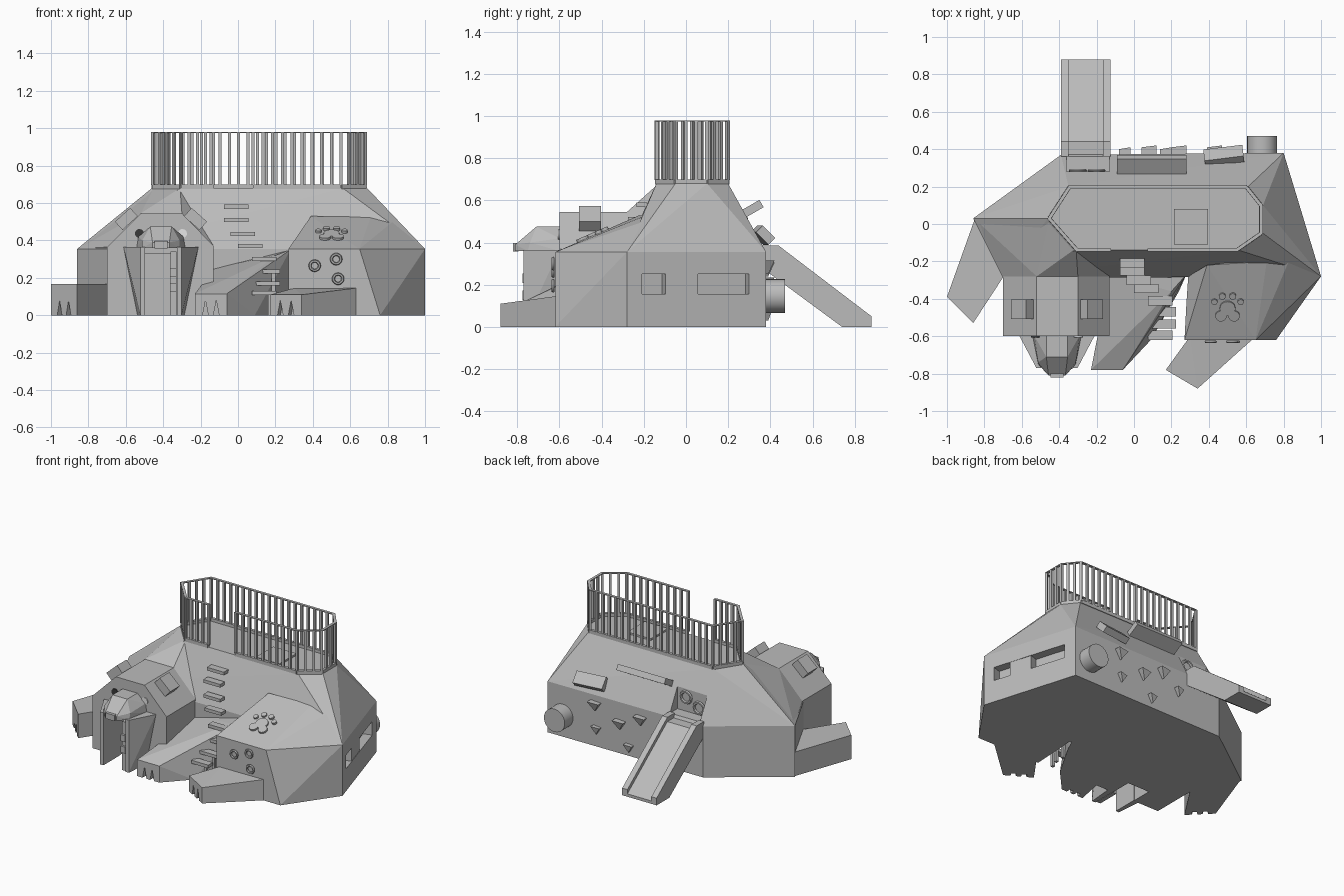
import bpy, bmesh, math
from mathutils import Vector, Matrix

cube = bpy.data.objects.get("Cube")
if cube:
    bpy.data.objects.remove(cube, do_unlink=True)


def material(name, value):
    m = bpy.data.materials.new(name)
    m.use_nodes = True
    m.diffuse_color = (value, value, value, 1)
    m.node_tree.nodes["Principled BSDF"].inputs["Base Color"].default_value = m.diffuse_color
    return m


GREY = material("plain_grey", 0.5)
WHITE = material("eye_white", 0.95)
DARK = material("eye_dark", 0.04)


def finish(bm, name, mat=GREY):
    bmesh.ops.recalc_face_normals(bm, faces=bm.faces)
    me = bpy.data.meshes.new(name)
    bm.to_mesh(me)
    bm.free()
    me.materials.append(mat)
    ob = bpy.data.objects.new(name, me)
    bpy.context.collection.objects.link(ob)
    return ob


def hull(name, pts):
    """Faceted convex solid around a few points."""
    bm = bmesh.new()
    for p in pts:
        bm.verts.new(p)
    res = bmesh.ops.convex_hull(bm, input=bm.verts)
    loose = {g for g in res["geom_interior"] + res["geom_unused"] if isinstance(g, bmesh.types.BMVert)}
    bmesh.ops.delete(bm, geom=list(loose), context="VERTS")
    bmesh.ops.dissolve_limit(bm, angle_limit=0.01, verts=bm.verts, edges=bm.edges)
    return finish(bm, name)


def box(name, loc, size, rot=(0, 0, 0)):
    bm = bmesh.new()
    bmesh.ops.create_cube(bm, size=1, matrix=Matrix.Diagonal((*size, 1)))
    ob = finish(bm, name)
    ob.location, ob.rotation_euler = loc, rot
    return ob


def disc(name, loc, r, depth, tilt=math.pi / 2, sides=24, mat=GREY):
    bm = bmesh.new()
    bmesh.ops.create_cone(bm, cap_ends=True, segments=sides, radius1=r, radius2=r, depth=depth)
    ob = finish(bm, name, mat)
    ob.location, ob.rotation_euler = loc, (tilt, 0, 0)
    return ob


def ring(name, loc, r, tube):
    bpy.ops.mesh.primitive_torus_add(location=loc, rotation=(math.pi / 2, 0, 0), major_radius=r,
                                     minor_radius=tube, major_segments=20, minor_segments=6)
    ob = bpy.context.object
    ob.name = name
    ob.data.materials.append(GREY)


def cut(target, cutter):
    mod = target.modifiers.new("cut", "BOOLEAN")
    mod.operation, mod.solver, mod.object = "DIFFERENCE", "EXACT", cutter
    cutter.hide_render = True
    cutter.hide_viewport = True
    cutter.display_type = "WIRE"


def column(points, *heights):
    return [(x, y, z) for x, y in points for z in heights]


# Main body with the octagonal deck
deck = [(-.46, .03), (-.35, .2), (.61, .2), (.69, .1), (.69, -.05), (.56, -.14), (-.31, -.14)]
base = [(.8, .38), (-.39, .37), (-.86, .03), (-.7, -.29), (1, -.28)]
body = hull("body", column(base, 0, .355) + column(deck, .68))
cut(body, box("slide_recess_cutter", (-.245, .38, .5), (.23, .2, .25)))
wall_angle = math.atan2(.66, -.2)
cut(body, box("window_cutter", (.9, .045, .203), (.53, .12, .095), (0, 0, wall_angle)))
box("window_panel", (.885, -.03, .203), (.16, .07, .095), (0, 0, wall_angle))
box("deck_hatch", (.305, -.015, .685), (.18, .19, .015))

# Railing around the deck, open above the climbing steps
for i, a in enumerate(deck):
    a, b = Vector(a) * .985, Vector(deck[(i + 1) % len(deck)]) * .985
    front = abs(a.y - b.y) < .01 and a.y < 0
    spans = [(a, Vector((.08, a.y))), (Vector((-.13, a.y)), b)] if front else [(a, b)]
    for p, q in spans:
        d, ang = q - p, math.atan2((q - p).y, (q - p).x)
        mid = (p + q) / 2
        box("rail_base", (mid.x, mid.y, .688), (d.length, .02, .024), (0, 0, ang))
        box("rail_top", (mid.x, mid.y, .977), (d.length, .018, .006), (0, 0, ang))
        n = max(2, round(d.length / .05))
        for k in range(n + (1 if front else 0)):
            s = p + d * (k / n)
            box("rail_post", (s.x, s.y, .838), (.016, .016, .283), (0, 0, ang))

# Head, neck and ears
profile = [(-.7, 0), (-.7, .365), (-.52, .545), (-.3, .545), (-.13, .37), (-.13, 0)]
head = hull("head", [(x, y, z) for x, z in profile for y in (-.6, -.26)])
hull("neck", [(x, -.28, z) for x, z in profile] + column([(-.45, .03), (-.31, -.13)], .68)
     + column([(-.855, .03)], .1, .355))
cut(head, box("doorway_cutter", (-.415, -.55, .12), (.17, .2, .42)))
for side in (-1, 1):
    box("ear", (-.412 + side * .185, -.455, .515), (.11, .105, .06), (0, side * math.radians(42), 0))
    disc("eye", (-.412 + side * .115, -.602, .437), .024, .008, mat=WHITE if side > 0 else DARK)

# Snout over the doorway, with flared jaw walls
snout = []
for s in (-1, 1):
    snout += [(-.412 + s * w, y, z) for w, y, z in (
        (.057, -.6, .475), (.057, -.71, .475), (.12, -.6, .42), (.13, -.6, .36),
        (.1, -.75, .36), (.1, -.74, .4), (.045, -.81, .36), (.045, -.81, .39))]
    hull("jaw_wall", [(-.412 + s * w, y, z) for w, y, z in (
        (.2, -.6, .365), (.125, -.6, 0), (.11, -.77, .365), (.11, -.77, 0),
        (.085, -.59, .365), (.085, -.59, 0), (.085, -.77, .365), (.085, -.77, 0))])
hull("snout", snout)
box("nose", (-.412, -.808, .378), (.07, .025, .04))
box("door_panel", (-.345, -.68, .17), (.03, .16, .34))
for z in (.15, .23):
    box("door_hold", (-.345, -.765, z), (.035, .02, .045))

# Right hind leg block
hull("hind_leg", column([(.27, -.62), (1, -.28), (.29, -.28)], 0, .355)
     + [(.65, -.62, .355), (.76, -.62, 0), (.28, -.43, .355)]
     + [(.39, -.22, .53), (.71, -.2, .525), (.84, -.17, .51)])
for x, z in ((.41, .265), (.525, .3), (.535, .195)):
    ring("leg_ring", (x, -.63, z), .025, .008)

# Paw print on the leg's sloping top
slope = math.atan2(.175, .4)
prints = [(.5, -.45, .042), (.465, -.49, .03), (.535, -.49, .03)]
prints += [(.43, -.415, .016), (.472, -.385, .018), (.528, -.385, .018), (.57, -.415, .016)]
for x, y, r in prints:
    disc("paw_print", (x, y, .358 + (y + .62) * .4375), r, .02, slope)

# Paws, with claw notches cut in the tips
hind = hull("hind_paw", column([(.17, -.78), (.34, -.88)], 0, .11)
            + column([(.63, -.62), (.3, -.6)], 0, .145))
side_paw = hull("side_paw", column([(-1, -.39), (-.86, -.53), (-.69, -.27), (-.85, .03)], 0, .167))
arm = hull("front_arm", column([(-.23, -.78), (-.06, -.78)], 0, .115)
           + column([(.09, -.62), (.24, -.36)], 0) + [(0, -.6, .2), (.2, -.36, .32)]
           + column([(-.13, -.27)], 0, .25) + column([(.28, -.27)], 0, .35))
for paw, a, b in ((hind, (.17, -.78), (.34, -.88)), (side_paw, (-1, -.39), (-.86, -.53)),
                  (arm, (-.23, -.78), (-.06, -.78))):
    a, b = Vector(a), Vector(b)
    along = b - a
    inward = Vector((-along.y, along.x)).normalized() * .03
    for t in (.33, .67):
        pts = []
        for off, z in ((-.1, -.01), (.1, -.01), (0, .08)):
            for depth in (-1, 1):
                p = a + along * (t + off) + inward * depth
                pts.append((p.x, p.y, z))
        cut(paw, hull("claw_cutter", pts))

# Climbing steps curving down the front
steps = [(-.01, -.21, .58), (-.01, -.25, .51), (.025, -.3, .435), (.065, -.345, .37),
         (.14, -.41, .3), (.16, -.47, .235), (.16, -.535, .17), (.14, -.595, .12)]
for p in steps:
    box("step", p, (.13, .05, .022))
for x, y, z in steps[-3:]:
    box("step_post", (x + .03, y, z / 2), (.02, .02, z))

# Slide at the back
side_shape = [(.36, .385), (.44, .385), (.88, .05), (.88, 0), (.74, 0), (.36, .28)]
bed_shape = [(y, z if i > 2 else max(z - .03, .02)) for i, (y, z) in enumerate(side_shape)]


def slab(name, shape, x0, x1):
    hull(name, [(x, y, z) for y, z in shape for x in (x0, x1)])


slab("slide_bed", bed_shape, -.36, -.16)
slab("slide_side", side_shape, -.39, -.35)
slab("slide_side", side_shape, -.165, -.125)
for x, z in ((-.2, .475), (-.3, .425)):
    ring("tunnel_ring", (x, .285, z), .038, .01)

# Back wall: ledges, drum and climbing holds
box("long_ledge", (.095, .315, .56), (.37, .1, .04), (math.radians(30), 0, 0))
box("short_ledge", (.48, .365, .435), (.21, .085, .045), (math.radians(-45), 0, math.radians(7)))
disc("drum", (.685, .42, .147), .08, .1)
holds = [(.43, .29), (.24, .21), (.08, .28), (.42, .12), (.17, .06), (-.05, .19)]
for i, (x, z) in enumerate(holds):
    size = .04 if i < 3 else .03
    hull("climbing_hold", [(x - size, .37, z + .02), (x + size, .37, z + .025), (x, .37, z - size),
                           (x - size, .37 + size, z + .02), (x + size, .38 + size, z + .025), (x, .39, z - size)])

# Smooth shading on the round parts only
for ob in bpy.context.collection.objects:
    round_part = ob.name.startswith(("drum", "leg_ring", "tunnel_ring", "paw_print", "eye"))
    if ob.type == "MESH" and round_part:
        bpy.ops.object.select_all(action="DESELECT")
        ob.select_set(True)
        bpy.context.view_layer.objects.active = ob
        bpy.ops.object.shade_smooth_by_angle()
